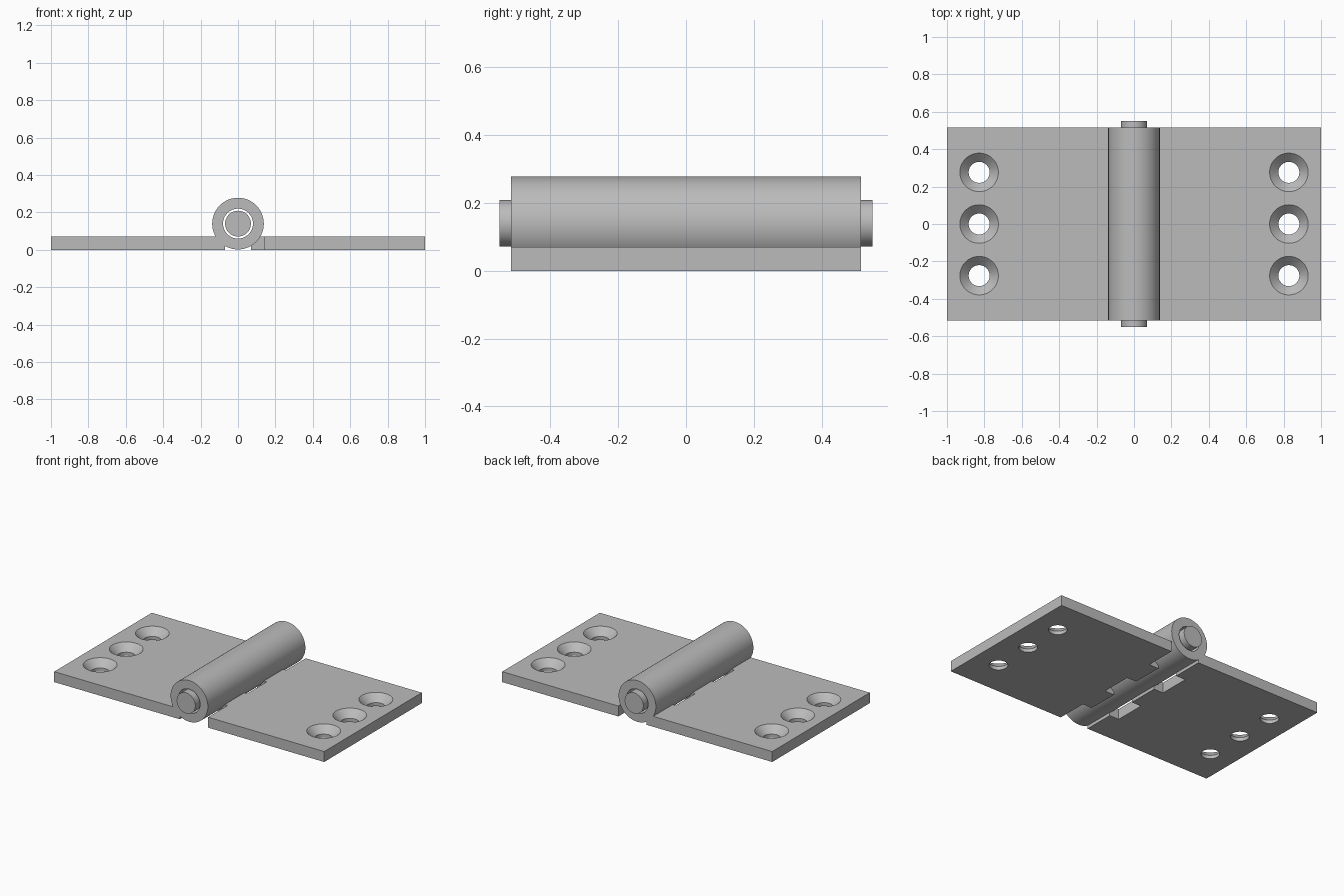
import bpy
import bmesh
import math
from mathutils import Matrix, Vector

HALF_LEN = 0.516      # half the leaf depth along y
THICK = 0.07
AXIS_Z = 0.14
BARREL_R, BORE_R, PIN_R = 0.138, 0.08, 0.069
KNUCKLES = 5
STEP = 2 * HALF_LEN / KNUCKLES
TAB_X, ROOT_X = 0.07, 0.14

cube = bpy.data.objects.get("Cube")
if cube:
    bpy.data.objects.remove(cube, do_unlink=True)

steel = bpy.data.materials.new("grey steel")
steel.use_nodes = True
steel.diffuse_color = (0.5, 0.5, 0.5, 1)
steel.node_tree.nodes["Principled BSDF"].inputs["Base Color"].default_value = (0.5, 0.5, 0.5, 1)


def make_object(name, bm):
    bmesh.ops.recalc_face_normals(bm, faces=bm.faces)
    mesh = bpy.data.meshes.new(name)
    bm.to_mesh(mesh)
    bm.free()
    mesh.materials.append(steel)
    obj = bpy.data.objects.new(name, mesh)
    bpy.context.collection.objects.link(obj)
    return obj


def lathe(bm, profile, place):
    """Turn a closed (radius, height) profile around z, then move it into place."""
    part = bmesh.new()
    verts = [part.verts.new((r, 0, h)) for r, h in profile]
    edges = [part.edges.new((v, verts[i - 1])) for i, v in enumerate(verts)
             if v.co.x + verts[i - 1].co.x > 0]
    bmesh.ops.spin(part, geom=verts + edges, axis=(0, 0, 1), cent=(0, 0, 0),
                   angle=math.tau, steps=64, use_duplicate=False)
    bmesh.ops.remove_doubles(part, verts=part.verts, dist=1e-5)
    part.transform(place)
    temp = bpy.data.meshes.new("temp")
    part.to_mesh(temp)
    part.free()
    bm.from_mesh(temp)
    bpy.data.meshes.remove(temp)


def along_y(y):
    """Placement that lays a turned part on the hinge axis."""
    return Matrix.Translation((0, y, AXIS_Z)) @ Matrix.Rotation(-math.pi / 2, 4, 'X')


def smooth(obj):
    bpy.ops.object.select_all(action='DESELECT')
    obj.select_set(True)
    bpy.context.view_layer.objects.active = obj
    bpy.ops.object.shade_smooth_by_angle(angle=math.radians(30))


def boolean(obj, other, operation):
    """Apply a boolean with a helper object, then drop the helper."""
    other.hide_render = True
    mod = obj.modifiers.new(operation.lower(), 'BOOLEAN')
    mod.operation, mod.solver, mod.object = operation, 'EXACT', other
    bpy.context.view_layer.update()
    evaluated = obj.evaluated_get(bpy.context.evaluated_depsgraph_get())
    mesh = bpy.data.meshes.new_from_object(evaluated)
    obj.modifiers.clear()
    obj.data = mesh
    bpy.data.objects.remove(other, do_unlink=True)


def build_leaf(name, side, owned):
    # plate outline with a tab reaching under each owned knuckle
    outline = [(1, -HALF_LEN)]
    for k in range(KNUCKLES):
        x = TAB_X if k in owned else ROOT_X
        y = -HALF_LEN + k * STEP
        outline += [(x, y), (x, y + STEP)]
    outline.append((1, HALF_LEN))
    bm = bmesh.new()
    face = bm.faces.new([bm.verts.new((side * x, y, 0)) for x, y in outline])
    top = bmesh.ops.extrude_face_region(bm, geom=[face])["geom"]
    bmesh.ops.translate(bm, vec=(0, 0, THICK),
                        verts=[g for g in top if isinstance(g, bmesh.types.BMVert)])
    leaf = make_object(name, bm)

    # countersunk screw holes
    hole_r, sink_r = 0.056, 0.103
    sink = sink_r - hole_r
    profile = [(0, -0.02), (hole_r, -0.02), (hole_r, THICK - sink),
               (sink_r, THICK), (sink_r, THICK + 0.02), (0, THICK + 0.02)]
    bm = bmesh.new()
    for y in (-0.276, 0, 0.276):
        lathe(bm, profile, Matrix.Translation((side * 0.828, y, 0)))
    boolean(leaf, make_object("screw_hole_cutter", bm), 'DIFFERENCE')

    # barrel knuckles
    ring = [(BORE_R, 0), (BARREL_R, 0), (BARREL_R, STEP), (BORE_R, STEP)]
    bm = bmesh.new()
    for k in owned:
        lathe(bm, ring, along_y(-HALF_LEN + k * STEP))
    boolean(leaf, make_object("knuckles", bm), 'UNION')
    smooth(leaf)


build_leaf("right_leaf", -1, (0, 2, 4))
build_leaf("left_leaf", 1, (1, 3))

# hinge pin
bm = bmesh.new()
lathe(bm, [(0, -0.55), (PIN_R, -0.55), (PIN_R, 0.55), (0, 0.55)], along_y(0))
smooth(make_object("hinge_pin", bm))
